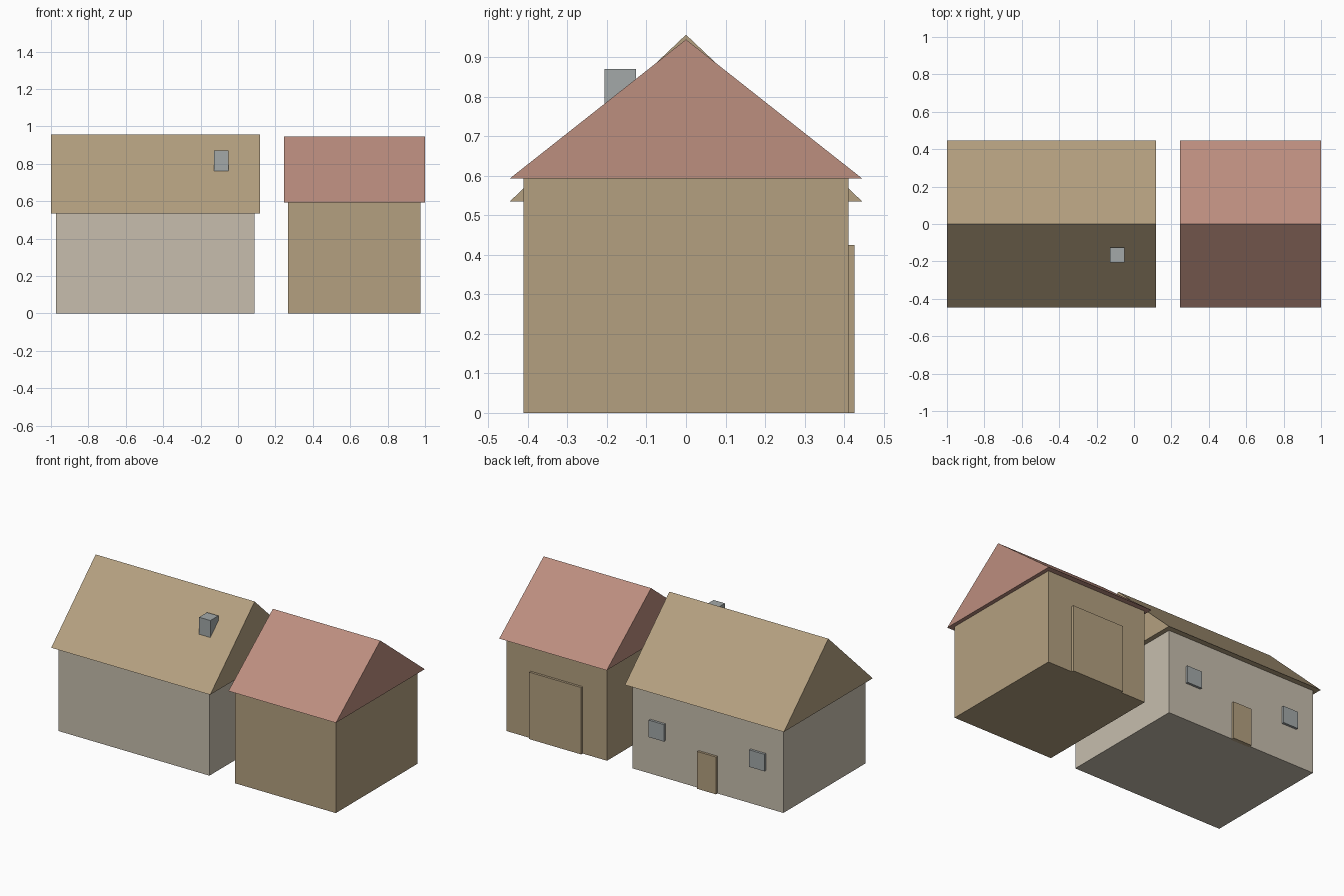
import bpy

if "Cube" in bpy.data.objects:
    bpy.data.objects.remove(bpy.data.objects["Cube"])


def material(name, rgb):
    m = bpy.data.materials.new(name)
    lin = [((c / 255 + 0.055) / 1.055) ** 2.4 for c in rgb]
    m.diffuse_color = (*lin, 1)
    m.use_nodes = True
    m.node_tree.nodes["Principled BSDF"].inputs["Base Color"].default_value = m.diffuse_color
    return m


TAN = material("tan", (180, 160, 128))
RED = material("faded red", (188, 142, 127))
STONE = material("pale stone", (199, 190, 174))
GREY = material("blue grey", (163, 169, 169))


def mesh(name, verts, faces, mat):
    me = bpy.data.meshes.new(name)
    me.from_pydata(verts, [], faces)
    me.materials.append(mat)
    ob = bpy.data.objects.new(name, me)
    bpy.context.collection.objects.link(ob)


def box(name, xs, ys, zs, mat):
    verts = [(x, y, z) for x in xs for y in ys for z in zs]
    faces = [(0, 1, 3, 2), (4, 6, 7, 5), (0, 4, 5, 1),
             (2, 3, 7, 6), (0, 2, 6, 4), (1, 5, 7, 3)]
    mesh(name, verts, faces, mat)


def gable_roof(name, xs, half, eave, ridge, mat):
    verts = [(x, y, z) for x in xs
             for y, z in ((-half, eave), (half, eave), (0, ridge))]
    faces = [(0, 2, 1), (3, 4, 5), (0, 1, 4, 3), (1, 2, 5, 4), (2, 0, 3, 5)]
    mesh(name, verts, faces, mat)


WALL = 0.411   # half depth of both buildings
FRONT = 0.426  # outer face of doors and windows

# House
box("house_walls", (-0.972, 0.087), (-WALL, WALL), (0, 0.535), STONE)
gable_roof("house_roof", (-1, 0.117), 0.446, 0.535, 0.957, TAN)
box("chimney", (-0.129, -0.05), (-0.206, -0.126), (0.755, 0.87), GREY)

# House door and windows on the back wall
mid = -0.4425
box("house_door", (mid - 0.066, mid + 0.066), (WALL - 0.01, FRONT), (0, 0.237), TAN)
for side, label in ((-1, "left"), (1, "right")):
    c = mid + side * 0.353
    box("window_" + label, (c - 0.053, c + 0.053), (WALL - 0.01, FRONT), (0.237, 0.345), GREY)

# Barn with its large back door
box("barn_walls", (0.267, 0.975), (-WALL, WALL), (0, 0.593), TAN)
gable_roof("barn_roof", (0.245, 1), 0.446, 0.593, 0.945, RED)
box("barn_door", (0.438, 0.803), (WALL - 0.01, FRONT), (0, 0.425), TAN)
